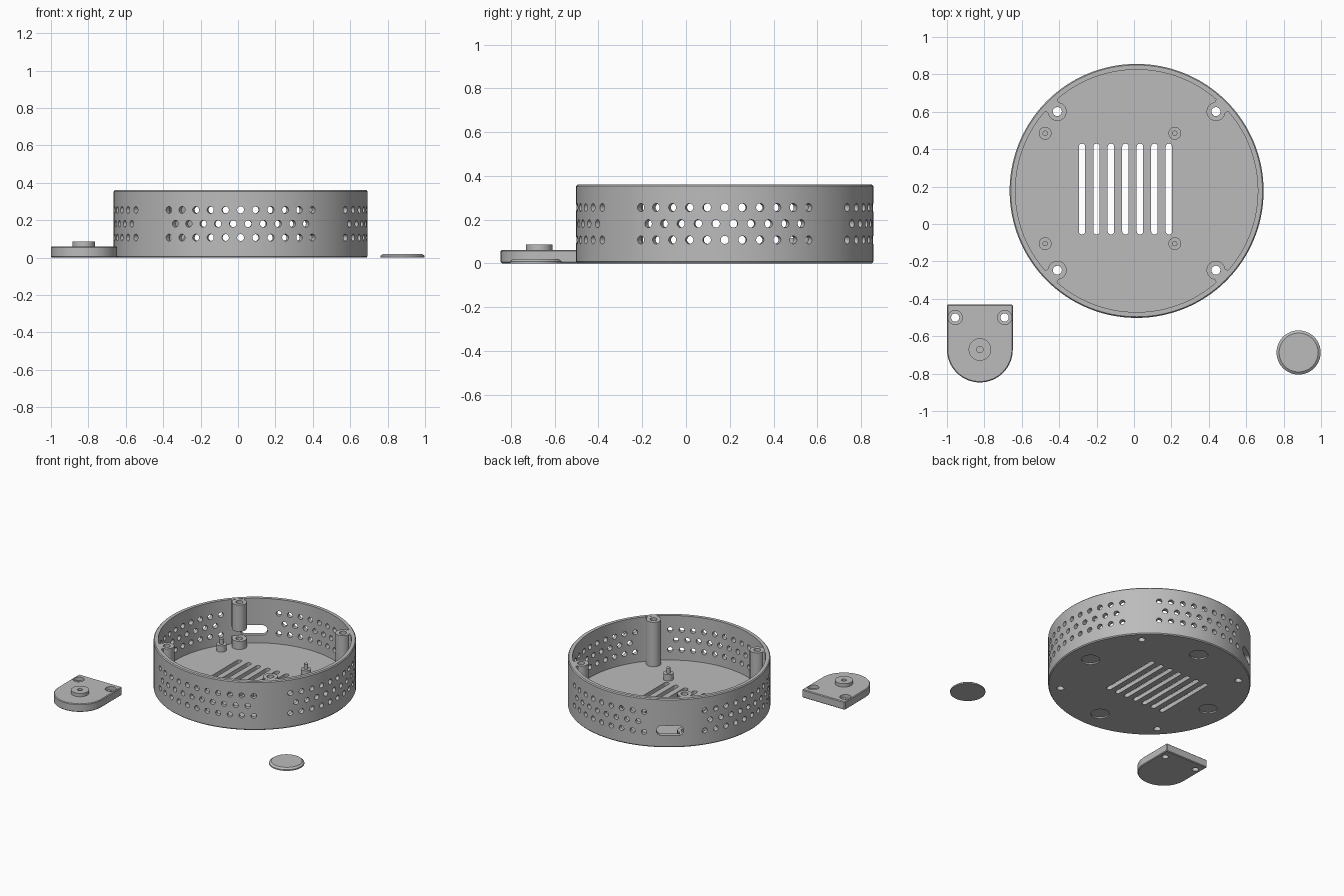
import bpy, bmesh
from math import sin, cos, pi, radians
from mathutils import Matrix, Vector

cube = bpy.data.objects.get("Cube")
if cube:
    bpy.data.objects.remove(cube)

grey = bpy.data.materials.new("plain_grey")
grey.use_nodes = True
COLOUR = (0.5, 0.5, 0.5, 1)
grey.diffuse_color = COLOUR
grey.node_tree.nodes["Principled BSDF"].inputs["Base Color"].default_value = COLOUR

CENTRE = Vector((0.014, 0.177, 0))
OUTER, INNER, HEIGHT, FLOOR = 0.679, 0.648, 0.36, 0.03


def finish(bm, name, location=(0, 0, 0)):
    bmesh.ops.recalc_face_normals(bm, faces=bm.faces[:])
    mesh = bpy.data.meshes.new(name)
    bm.to_mesh(mesh)
    bm.free()
    mesh.materials.append(grey)
    obj = bpy.data.objects.new(name, mesh)
    obj.location = location
    bpy.context.collection.objects.link(obj)
    return obj


def activate(obj):
    bpy.ops.object.select_all(action='DESELECT')
    obj.select_set(True)
    bpy.context.view_layer.objects.active = obj


def smooth(obj):
    activate(obj)
    bpy.ops.object.shade_smooth_by_angle(angle=radians(30))


def lathe(name, profile, location, steps=48, tube=False):
    """Turn a radius/height profile; a tube closes on itself, others get caps."""
    bm = bmesh.new()
    rings = [[bm.verts.new((r * cos(2 * pi * i / steps), r * sin(2 * pi * i / steps), z))
              for i in range(steps)] for r, z in profile]
    pairs = list(zip(rings, rings[1:]))
    if tube:
        pairs.append((rings[-1], rings[0]))
    else:
        bm.faces.new(rings[0])
        bm.faces.new(rings[-1])
    for a, b in pairs:
        for i in range(steps):
            j = (i + 1) % steps
            bm.faces.new((a[i], a[j], b[j], b[i]))
    return finish(bm, name, location)


def prism(bm, points, low, high, matrix=Matrix()):
    ends = [[bm.verts.new(matrix @ Vector((x, y, z))) for x, y in points] for z in (low, high)]
    bm.faces.new(ends[0])
    bm.faces.new(ends[1])
    n = len(points)
    for i in range(n):
        j = (i + 1) % n
        bm.faces.new((ends[0][i], ends[0][j], ends[1][j], ends[1][i]))


def stadium(radius, half=0, steps=24):
    """Circle, stretched along y when half is above zero."""
    angles = [2 * pi * (i + 0.5) / steps for i in range(steps)]
    return [(radius * cos(a), radius * sin(a) + (half if sin(a) > 0 else -half)) for a in angles]


def cut(obj, bm):
    cutter = finish(bm, "cutter", obj.location)
    cutter.hide_render = True
    activate(obj)
    mod = obj.modifiers.new("cut", 'BOOLEAN')
    mod.operation, mod.solver, mod.object = 'DIFFERENCE', 'EXACT', cutter
    bpy.ops.object.modifier_apply(modifier=mod.name)
    bpy.data.objects.remove(cutter)


def at(x, y):
    return Matrix.Translation((x, y, 0))


def radial(azimuth, z):
    return (Matrix.Translation((0, 0, z)) @ Matrix.Rotation(azimuth, 4, 'Z')
            @ Matrix.Rotation(pi / 2, 4, 'Y'))


# Round case with floor, wall and chamfered rims
case = lathe("case", [(OUTER - 0.006, 0), (OUTER, 0.007), (OUTER, HEIGHT - 0.007),
                      (OUTER - 0.006, HEIGHT), (INNER, HEIGHT), (INNER, FLOOR)], CENTRE, 128)
holes = bmesh.new()
step = radians(6.88)
port_angle = radians(125.5)

# Vent holes in the wall, three staggered rows on each side
for side in range(4):
    for z, count in ((0.107, 11), (0.181, 10), (0.255, 11)):
        for i in range(count):
            k = i - (count - 1) / 2
            if side == 1 and k > 3.2:  # room for the cable port
                continue
            prism(holes, stadium(0.0185, steps=16), 0.6, 0.75, radial(side * pi / 2 + k * step, z))

# Cable port through the wall
prism(holes, stadium(0.037, 0.055), 0.6, 0.75, radial(port_angle, 0.125))

# Floor slots
for i in range(7):
    prism(holes, stadium(0.0175, 0.225), -0.1, 0.1, at(-0.292 + 0.0775 * i, 0.01))

# Screw holes and shallow foot recesses underneath
POST = 0.424
corners = [(sx, sy) for sx in (-1, 1) for sy in (-1, 1)]
for sx, sy in corners:
    prism(holes, stadium(0.024), -0.1, 0.1, at(sx * POST, sy * POST))
for i in range(4):
    prism(holes, stadium(0.062, steps=32), -0.1, 0.01,
          at(0.515 * cos(i * pi / 2), 0.515 * sin(i * pi / 2)))
cut(case, holes)
smooth(case)

# Screw posts, each joined to the wall by a short web
for sx, sy in corners:
    spot = CENTRE + Vector((sx * POST, sy * POST, 0))
    top = HEIGHT - 0.001
    post = lathe("screw_post", [(0.05, 0.02), (0.05, top), (0.024, top), (0.024, 0.02)],
                 spot, 32, tube=True)
    turn = Matrix.Rotation(Vector((1, 0)).angle_signed(Vector((sx, sy))) * -1, 4, 'Z')
    bm = bmesh.new()
    prism(bm, [(0.03, -0.04), (0.062, -0.05), (0.062, 0.05), (0.03, 0.04)], 0.02, top - 0.001, turn)
    web = finish(bm, "post_web", spot)
    if (sx, sy) == (-1, 1):  # clearance for the cable plug
        for part in (post, web):
            gap = bmesh.new()
            prism(gap, [(-0.2, -0.2), (0.2, -0.2), (0.2, 0.2), (-0.2, 0.2)], 0.09, 0.162)
            cut(part, gap)
    smooth(post)

# Board standoffs with locating pins
for x in (-0.475, 0.218):
    for y in (-0.105, 0.485):
        smooth(lathe("standoff", [(0.034, 0.02), (0.034, 0.077), (0.014, 0.077), (0.014, 0.115)],
                     (x, y, 0), 32))

# Loose bracket with one rounded end
R = 0.176
bm = bmesh.new()
arc = [(R * cos(pi + pi * i / 32), R * sin(pi + pi * i / 32)) for i in range(33)]
prism(bm, arc + [(R, 0.241), (-R, 0.241)], 0, 0.06)
bracket = finish(bm, "bracket", (-0.824, -0.671, 0))
activate(bracket)
bevel = bracket.modifiers.new("bevel", 'BEVEL')
bevel.width, bevel.segments, bevel.angle_limit = 0.005, 1, radians(40)
bpy.ops.object.modifier_apply(modifier=bevel.name)
for radius, low in ((0.022, -0.1), (0.038, 0.035)):
    holes = bmesh.new()
    for x in (-0.132, 0.132):
        prism(holes, stadium(radius), low, 0.1, at(x, 0.171))
    cut(bracket, holes)
smooth(bracket)
smooth(lathe("bracket_boss", [(0.06, 0.05), (0.06, 0.085), (0.017, 0.085), (0.017, 0.062)],
             (-0.824, -0.671, 0)))

# Loose chamfered disc
smooth(lathe("disc", [(0.118, 0), (0.118, 0.009), (0.104, 0.02)], (0.88, -0.687, 0), 64))
